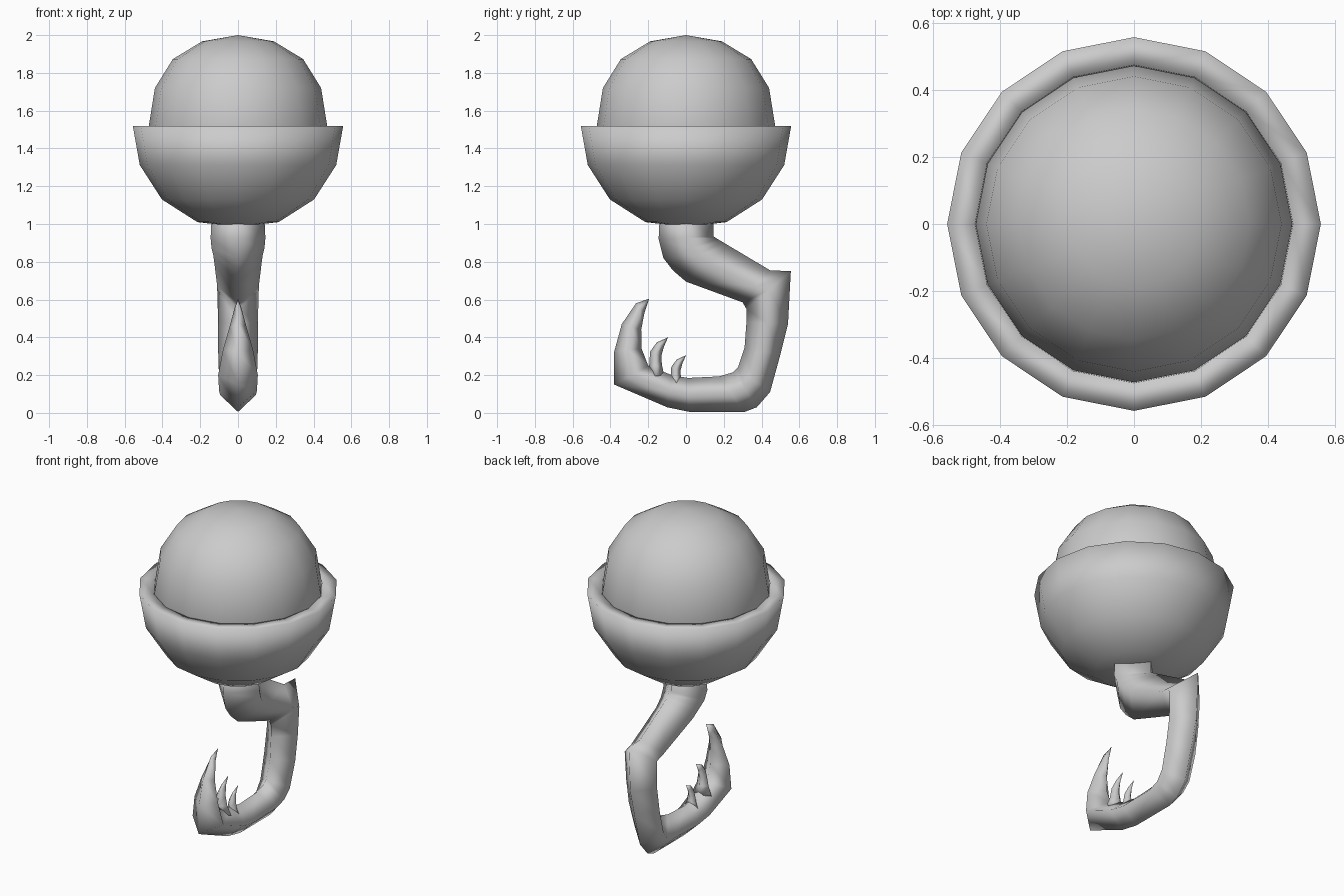
import bpy, bmesh, math


def make_object(name, bm):
    bmesh.ops.recalc_face_normals(bm, faces=bm.faces[:])
    for f in bm.faces:
        f.smooth = True
    me = bpy.data.meshes.new(name)
    bm.to_mesh(me)
    bm.free()
    ob = bpy.data.objects.new(name, me)
    bpy.context.collection.objects.link(ob)
    return ob


def lathe(name, profile, n=16):
    """Spin an (r, z) profile around the z axis."""
    bm = bmesh.new()
    vs = [bm.verts.new((r, 0, z)) for r, z in profile]
    es = [bm.edges.new(p) for p in zip(vs, vs[1:])]
    bmesh.ops.spin(bm, geom=vs + es, cent=(0, 0, 0), axis=(0, 0, 1),
                   angle=math.tau, steps=n, use_duplicate=False)
    bmesh.ops.remove_doubles(bm, verts=bm.verts[:], dist=0.0005)
    return make_object(name, bm)


def diamond_sweep(name, rings, tip):
    """Rings (ay, az, by, bz, half_width) with four-sided sections, closed to a tip."""
    bm = bmesh.new()
    prev = None
    for ay, az, by, bz, w in rings:
        my, mz = (ay + by) / 2, (az + bz) / 2
        ring = [bm.verts.new(c) for c in
                ((0, ay, az), (w, my, mz), (0, by, bz), (-w, my, mz))]
        if prev:
            for i in range(4):
                j = (i + 1) % 4
                bm.faces.new((prev[i], prev[j], ring[j], ring[i]))
        else:
            bm.faces.new(ring)
        prev = ring
    end = bm.verts.new((0, *tip))
    for i in range(4):
        bm.faces.new((prev[i], prev[(i + 1) % 4], end))
    return make_object(name, bm)


# Ball resting in the cup
lathe("ball", [(0, 2.0), (0.19, 1.967), (0.345, 1.873), (0.44, 1.72),
               (0.472, 1.52), (0.44, 1.34), (0.34, 1.19), (0, 1.07)])

# Cup with a thick rim
lathe("cup", [(0, 0.985), (0.215, 1.01), (0.403, 1.13), (0.52, 1.312),
              (0.557, 1.52), (0.474, 1.515), (0.455, 1.36)])

# Hooked arm: neck, elbow, lower bar and main claw
diamond_sweep("hook", [
    (-0.14, 1.03, 0.145, 1.03, 0.14),
    (-0.145, 0.92, 0.145, 0.935, 0.145),
    (-0.12, 0.82, 0.165, 0.922, 0.14),
    (-0.07, 0.755, 0.19, 0.907, 0.13),
    (0.0, 0.695, 0.22, 0.889, 0.125),
    (0.30, 0.585, 0.445, 0.755, 0.11),
    (0.32, 0.55, 0.555, 0.75, 0.11),
    (0.32, 0.48, 0.54, 0.47, 0.105),
    (0.31, 0.345, 0.50, 0.31, 0.105),
    (0.275, 0.24, 0.445, 0.11, 0.10),
    (0.25, 0.215, 0.375, 0.03, 0.095),
    (0.175, 0.193, 0.31, 0.005, 0.093),
    (0.01, 0.185, 0.02, 0.005, 0.095),
    (-0.075, 0.20, -0.10, 0.03, 0.10),
    (-0.20, 0.25, -0.38, 0.15, 0.105),
    (-0.235, 0.34, -0.38, 0.325, 0.08),
    (-0.237, 0.44, -0.34, 0.47, 0.045),
    (-0.22, 0.53, -0.265, 0.58, 0.018),
], (-0.195, 0.605))

# Two small barbs on the lower bar, the second lower and smaller
for name, dy, dz, s in (("large_barb", -0.095, 0.40, 1.0),
                        ("small_barb", 0.0, 0.305, 0.82)):
    shape = [(-0.10, -0.21, -0.02, -0.20, 0.065),
             (-0.10, -0.15, -0.032, -0.15, 0.04),
             (-0.095, -0.075, -0.036, -0.10, 0.028),
             (-0.06, -0.027, -0.022, -0.05, 0.014)]
    diamond_sweep(name, [(a * s + dy, b * s + dz, c * s + dy, d * s + dz, w * s)
                         for a, b, c, d, w in shape], (dy, dz))
